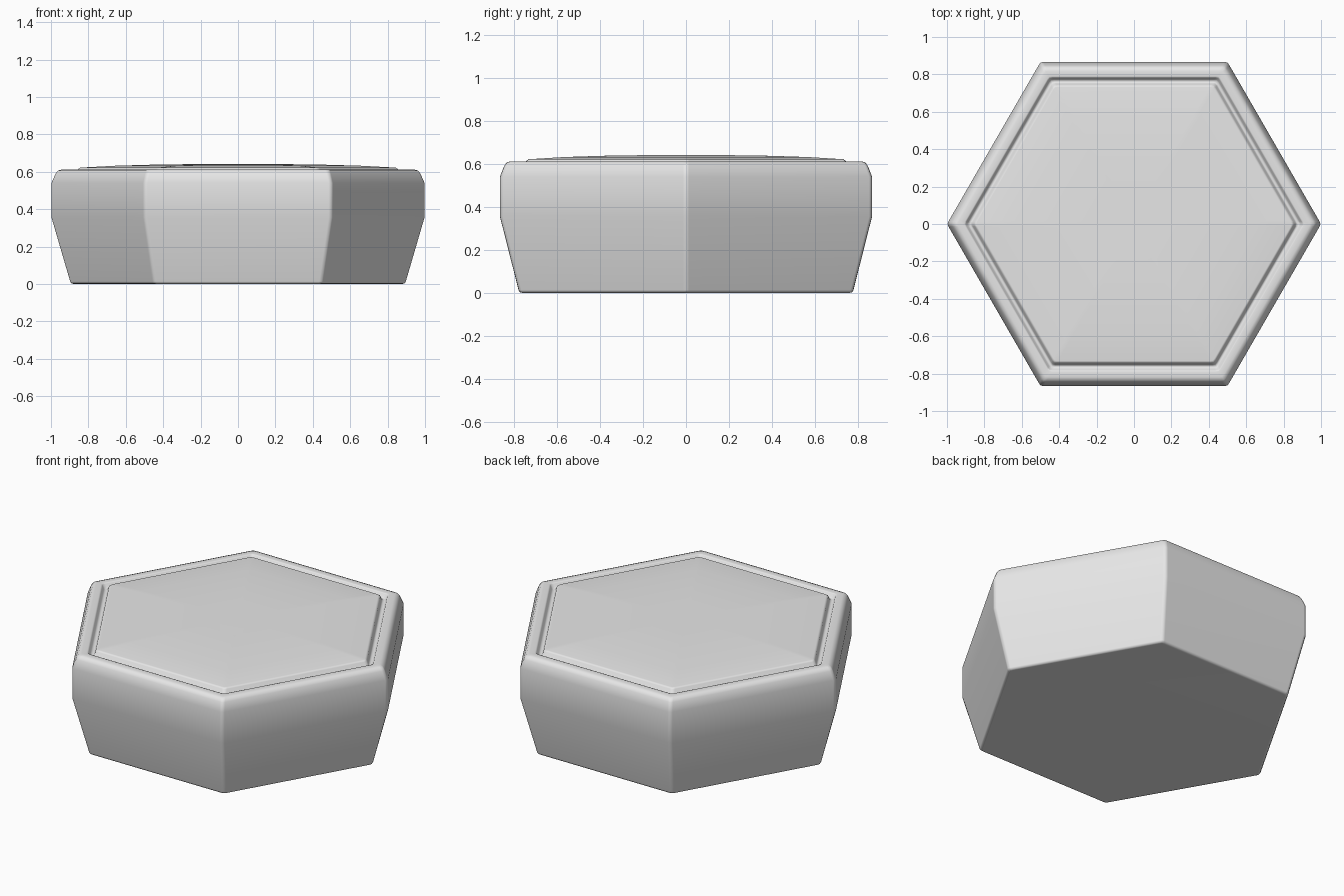
import bpy, bmesh
from math import cos, sin, pi

cube = bpy.data.objects.get("Cube")
if cube:
    bpy.data.objects.remove(cube)

# Plain grey material
grey = bpy.data.materials.new("plain grey")
grey.use_nodes = True
colour = (0.8, 0.8, 0.8, 1)
grey.diffuse_color = colour
grey.node_tree.nodes["Principled BSDF"].inputs["Base Color"].default_value = colour

# Corner radius and height, from the underside up, over the rim and groove, to the dome
profile = [(0.88, 0), (0.893, 0.003), (0.90, 0.013), (1.0, 0.355), (1.0, 0.54),
           (0.978, 0.59), (0.965, 0.606), (0.945, 0.612), (0.912, 0.612),
           (0.902, 0.608), (0.893, 0.59), (0.88, 0.585), (0.868, 0.59),
           (0.859, 0.614), (0.845, 0.622), (0.66, 0.632), (0.45, 0.638), (0.22, 0.641)]
CORNER = 0.016  # how far each corner is eased


def hex_ring(bm, radius, z):
    """Hexagon with slightly eased corners."""
    verts = []
    for i in range(6):
        a = i * pi / 3
        x, y = radius * cos(a), radius * sin(a)
        for turn, length in ((-2 * pi / 3, CORNER), (pi, CORNER * 0.18), (2 * pi / 3, CORNER)):
            verts.append(bm.verts.new((x + length * cos(a + turn),
                                       y + length * sin(a + turn), z)))
    return verts


# Hexagonal body lofted through the profile
bm = bmesh.new()
rings = [hex_ring(bm, r, z) for r, z in profile]
for low, high in zip(rings, rings[1:]):
    n = len(low)
    for i in range(n):
        j = (i + 1) % n
        bm.faces.new((low[i], low[j], high[j], high[i]))
bm.faces.new(rings[0][::-1])
bm.faces.new(rings[-1])
bmesh.ops.recalc_face_normals(bm, faces=bm.faces)
mesh = bpy.data.meshes.new("hexagonal_block")
bm.to_mesh(mesh)
bm.free()
mesh.materials.append(grey)
mesh.shade_smooth()

block = bpy.data.objects.new("hexagonal_block", mesh)
bpy.context.collection.objects.link(block)

# Keep the broad faces flat and the eased edges soft
weighted = block.modifiers.new("soft edges", 'WEIGHTED_NORMAL')
weighted.mode = 'FACE_AREA'
